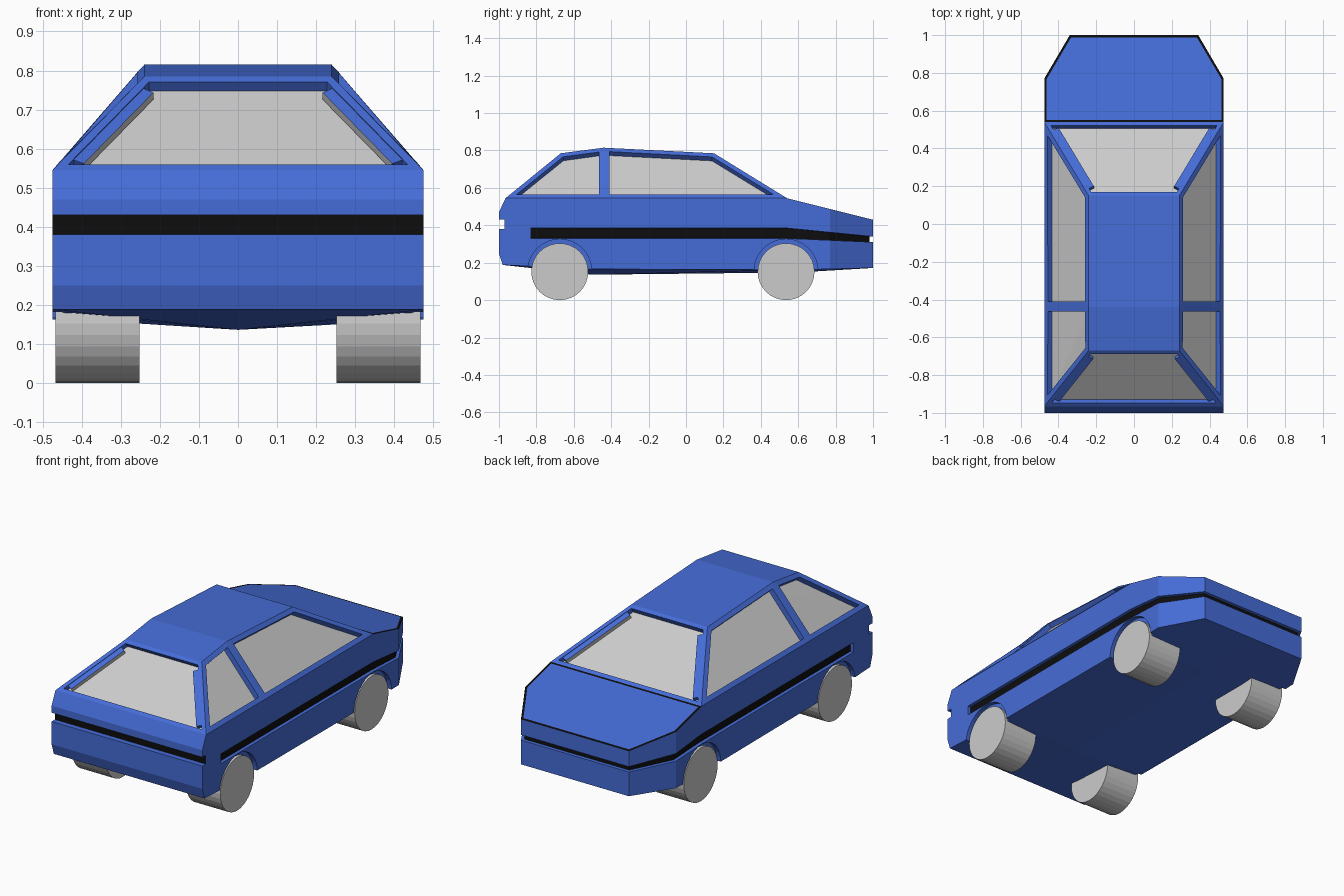
import bpy, bmesh, math
from mathutils import Vector

if "Cube" in bpy.data.objects:
    bpy.data.objects.remove(bpy.data.objects["Cube"])


def material(name, rgb):
    m = bpy.data.materials.new(name)
    m.diffuse_color = (*rgb, 1)
    m.use_nodes = True
    m.node_tree.nodes["Principled BSDF"].inputs["Base Color"].default_value = m.diffuse_color
    return m


BLUE, BLACK, GLASS = range(3)
mats = [material("blue_paint", (0.06, 0.15, 0.68)),
        material("black_trim", (0.004, 0.004, 0.004)),
        material("grey_glass", (0.7, 0.7, 0.7))]
W, ROOF_W, BELT = 0.475, 0.24, 0.545

# Side profile (y, z), with the rear stripe notch included
profile = [(-0.98, 0.188), (-0.5, 0.166), (0.6, 0.162), (1.0, 0.172), (1.0, 0.43),
           (0.54, BELT), (0.15, 0.785), (-0.44, 0.815), (-0.67, 0.785), (-0.965, BELT),
           (-1.0, 0.47), (-1.0, 0.43), (-0.97, 0.43), (-0.97, 0.38), (-1.0, 0.38), (-1.0, 0.25)]

bm = bmesh.new()
left, right = [[bm.verts.new((x, y, z)) for y, z in profile] for x in (-W, W)]
bm.faces.new(left)
bm.faces.new(right)
n = len(profile)
for i in range(n):
    j = (i + 1) % n
    bm.faces.new((left[i], left[j], right[j], right[i]))
bmesh.ops.recalc_face_normals(bm, faces=bm.faces)


def pick(test):
    bm.normal_update()
    return [f for f in bm.faces if test(f.calc_center_median(), f.normal)]


def cut(test, co, no, **kw):
    faces = pick(test)
    edges = {e for f in faces for e in f.edges}
    verts = {v for f in faces for v in f.verts}
    return bmesh.ops.bisect_plane(bm, geom=faces + list(edges) + list(verts), dist=1e-5,
                                  plane_co=co, plane_no=Vector(no).normalized(), **kw)


def is_side(c, no):
    return abs(no.x) > 0.9


def inset(faces, thickness, depth=0.0):
    return bmesh.ops.inset_individual(bm, faces=faces, thickness=thickness, depth=depth,
                                      use_even_offset=True)["faces"]


# Shallow keel along the floor
cut(lambda c, no: no.z < -0.9 and c.z < 0.25, (0, 0, 0), (1, 0, 0))
for v in bm.verts:
    if abs(v.co.x) < 1e-4 and abs(v.co.y) < 0.7:
        v.co.z -= 0.03 if v.co.y < 0 else 0.014

# Belt line, door pillar, and cabin taper
cut(is_side, (0, 0, BELT), (0, 0, 1))
cut(lambda c, no: is_side(c, no) and c.z > BELT + 0.02, (0, -0.437, 0), (0, 1, 0))
for v in bm.verts:
    if v.co.z > 0.6:
        v.co.x = math.copysign(ROOF_W, v.co.x)

# Angled nose corners
for s in (-1, 1):
    res = cut(lambda c, no: True, (s * W, 0.77, 0), (s * 0.23, 0.135, 0), clear_outer=True)
    rim = [g for g in res["geom_cut"] if isinstance(g, bmesh.types.BMEdge) and g.is_boundary]
    bmesh.ops.edgeloop_fill(bm, edges=rim)
bmesh.ops.recalc_face_normals(bm, faces=bm.faces)

# Recessed windows
for test, t in ((lambda c, no: c.z > 0.6 and abs(no.y) > 0.3, 0.022),
                (lambda c, no: c.z > 0.6 and abs(no.x) > 0.5, 0.027)):
    panes = pick(test)
    inset(panes, t)
    inset(panes, 0.001, -0.03)
    for f in panes:
        f.material_index = GLASS

# Black outline round the bonnet
bonnet = pick(lambda c, no: c.y > 0.6 and no.z > 0.8)
for f in inset(bonnet, 0.012):
    f.material_index = BLACK


# Black recessed stripe along the sides and round the nose
def lower(c, no):
    return abs(no.z) < 0.1 and c.z < BELT - 0.01


def mid(c, no):
    return is_side(c, no) and lower(c, no) and -0.83 < c.y < 0.54


def nose(c, no):
    return lower(c, no) and c.y > 0.54


for y in (-0.83, 0.54):
    cut(lambda c, no: is_side(c, no) and lower(c, no), (0, y, 0), (0, 1, 0))
for z, drop in ((0.385, 0.045), (0.33, 0.02)):
    cut(mid, (0, 0, z), (0, 0, 1))
    cut(nose, (0, 0.54, z), (0, drop, 0.46))


def in_stripe(c, no):
    t = max(0, c.y - 0.54) / 0.46
    return (mid(c, no) or nose(c, no)) and 0.33 - 0.02 * t < c.z < 0.385 - 0.045 * t


stripe = pick(in_stripe)
bmesh.ops.inset_region(bm, faces=stripe, thickness=0.001, depth=-0.018,
                       use_even_offset=True, use_boundary=True)
rear = pick(lambda c, no: abs(c.y + 0.97) < 0.005 and no.y < -0.9)
for f in stripe + rear:
    f.material_index = BLACK

mesh = bpy.data.meshes.new("car_body")
bm.to_mesh(mesh)
bm.free()
body = bpy.data.objects.new("car_body", mesh)
bpy.context.collection.objects.link(body)
for m in mats:
    mesh.materials.append(m)


def cylinder(name, x, y, z, r, width):
    bpy.ops.mesh.primitive_cylinder_add(vertices=32, radius=r, depth=width, location=(x, y, z),
                                        rotation=(0, math.pi / 2, 0))
    ob = bpy.context.object
    ob.name = name
    return ob


# Wheels and shallow wheel arches
for end, y in (("rear", -0.675), ("front", 0.535)):
    for side, s in (("left", -1), ("right", 1)):
        cylinder(f"{end}_{side}_wheel", s * 0.36, y, 0.152, 0.152, 0.215)
        arch = cylinder(f"{end}_{side}_arch_cutter", s * 0.5, y, 0.155, 0.171, 0.1)
        arch.hide_render = True
        arch.display_type = 'WIRE'
        mod = body.modifiers.new(arch.name, 'BOOLEAN')
        mod.operation = 'DIFFERENCE'
        mod.solver = 'EXACT'
        mod.object = arch
